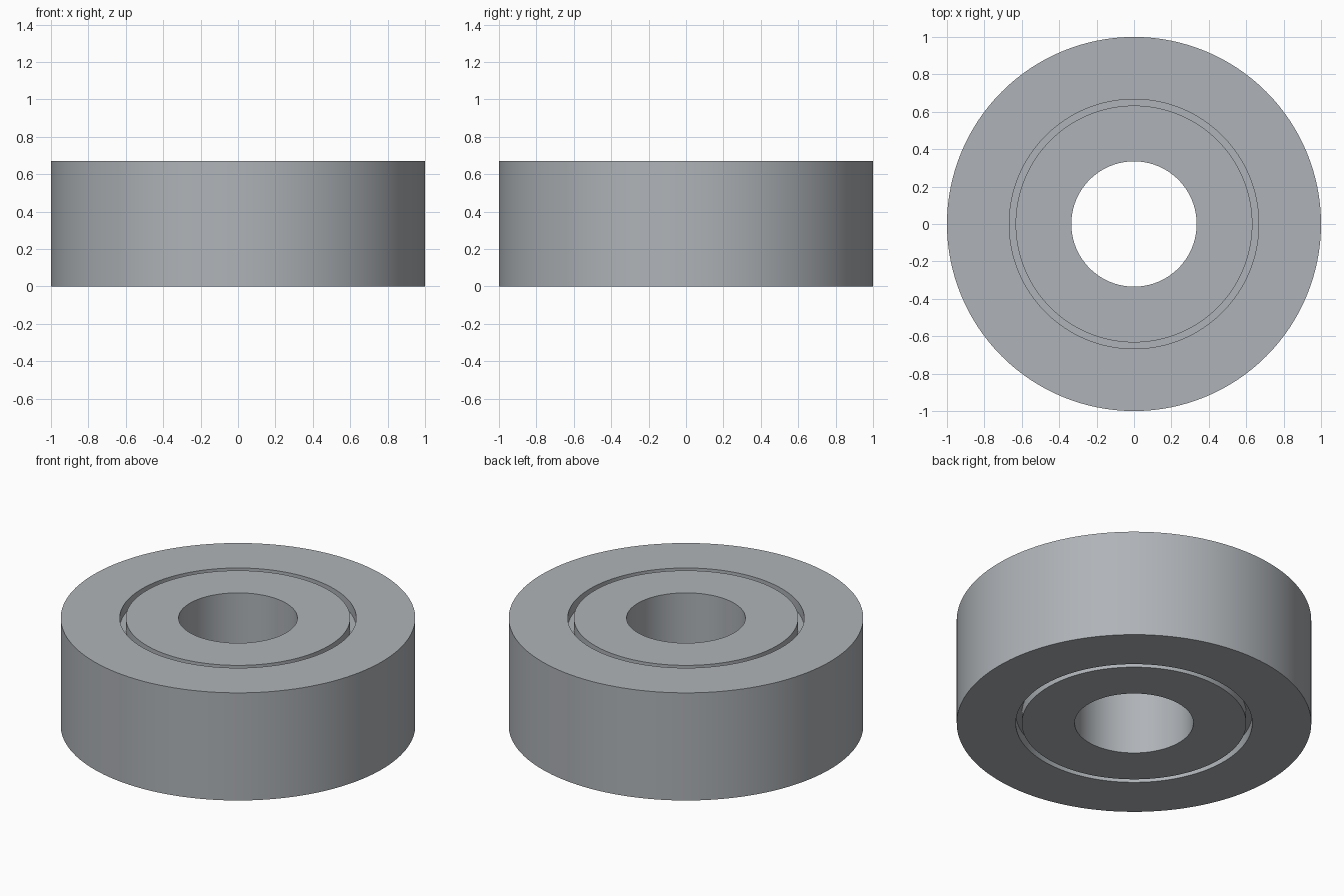
import bpy, bmesh, math

if "Cube" in bpy.data.objects:
    bpy.data.objects.remove(bpy.data.objects["Cube"])

SEGMENTS = 128
HEIGHT = 0.67

# Dark steel colour
steel = bpy.data.materials.new("steel")
steel.diffuse_color = (0.43, 0.455, 0.48, 1)
steel.use_nodes = True
steel.node_tree.nodes["Principled BSDF"].inputs["Base Color"].default_value = steel.diffuse_color


def ring(name, r_in, r_out, z0, z1):
    """Closed ring made by revolving a rectangular section around z."""
    section = [(r_in, z0), (r_out, z0), (r_out, z1), (r_in, z1)]
    bm = bmesh.new()
    loops = []
    for i in range(SEGMENTS):
        a = 2 * math.pi * i / SEGMENTS
        loops.append([bm.verts.new((r * math.cos(a), r * math.sin(a), z)) for r, z in section])
    for i in range(SEGMENTS):
        a, b = loops[i], loops[(i + 1) % SEGMENTS]
        for j in range(4):
            k = (j + 1) % 4
            bm.faces.new((a[j], b[j], b[k], a[k]))
    bmesh.ops.recalc_face_normals(bm, faces=bm.faces)
    mesh = bpy.data.meshes.new(name)
    bm.to_mesh(mesh)
    bm.free()
    mesh.materials.append(steel)
    obj = bpy.data.objects.new(name, mesh)
    bpy.context.collection.objects.link(obj)
    bpy.context.view_layer.objects.active = obj
    obj.select_set(True)
    bpy.ops.object.shade_smooth_by_angle(angle=math.radians(30))
    obj.select_set(False)


# Outer and inner races
ring("outer_race", 0.667, 1.0, 0, HEIGHT)
ring("inner_race", 0.335, 0.633, 0, HEIGHT)

# Recessed shield filling the gap, set back equally from both faces
DEPTH = 0.065
ring("groove_shield", 0.633, 0.667, DEPTH, HEIGHT - DEPTH)
